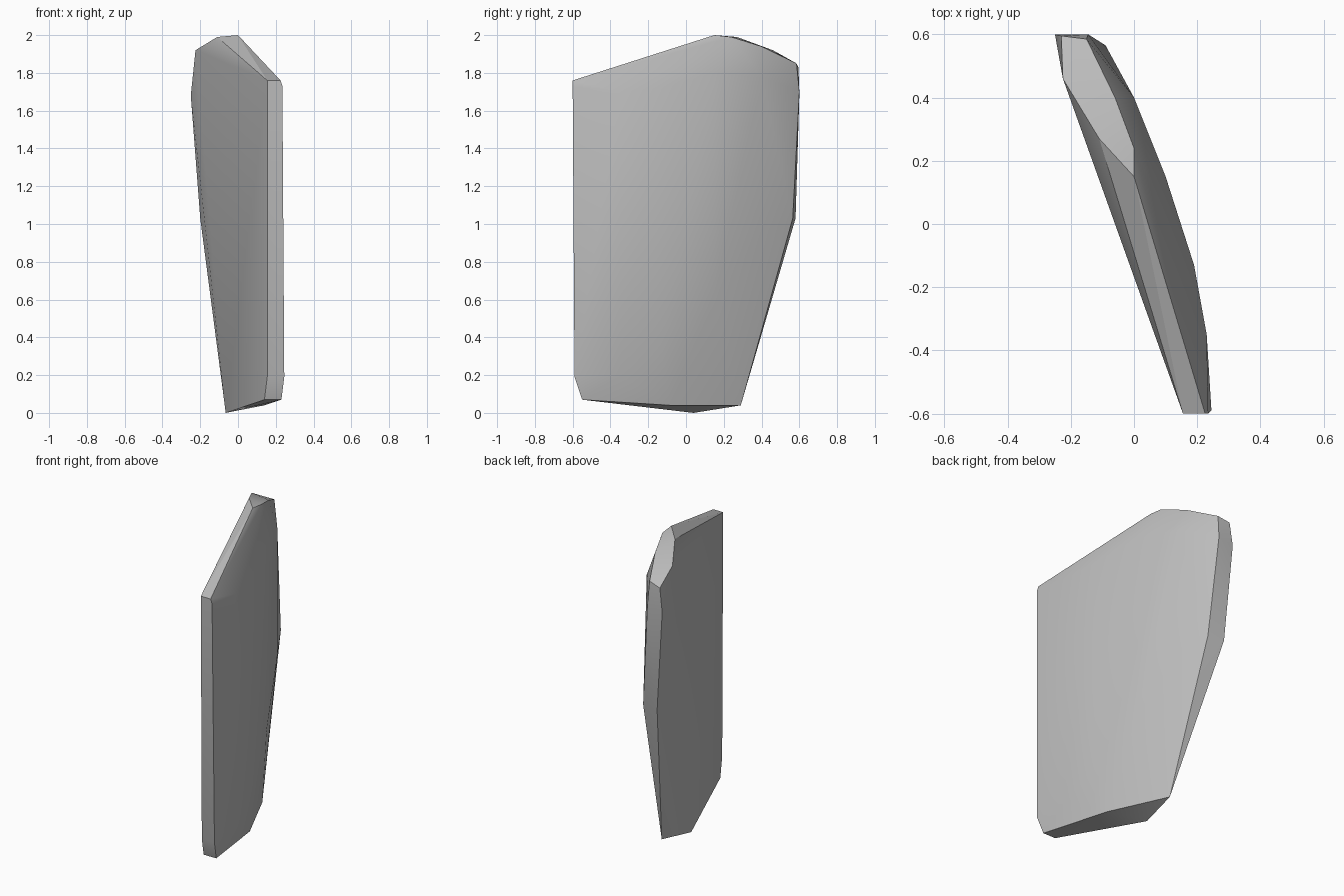
import bpy
import bmesh
import math

# Remove the default cube only
default_cube = bpy.data.objects.get("Cube")
if default_cube:
    bpy.data.objects.remove(default_cube, do_unlink=True)


def make_material(name, color):
    """Create a plain flat-coloured material."""
    material = bpy.data.materials.new(name)
    material.use_nodes = True
    material.diffuse_color = color
    shader = next(node for node in material.node_tree.nodes
                  if node.type == "BSDF_PRINCIPLED")
    shader.inputs["Base Color"].default_value = color
    shader.inputs["Roughness"].default_value = 0.9
    return material


def hull_object(name, outlines, material):
    """Wrap a convex skin around several outlines of points."""
    bm = bmesh.new()
    for outline in outlines:
        for point in outline:
            bm.verts.new(point)
    result = bmesh.ops.convex_hull(bm, input=list(bm.verts))
    loose = {item for item in result["geom_interior"] + result["geom_unused"]
             if isinstance(item, bmesh.types.BMVert)}
    bmesh.ops.delete(bm, geom=list(loose), context="VERTS")
    # Merge triangles that lie in one plane into clean facets
    bmesh.ops.dissolve_limit(bm, angle_limit=math.radians(1),
                             verts=list(bm.verts), edges=list(bm.edges))
    bmesh.ops.recalc_face_normals(bm, faces=list(bm.faces))
    mesh = bpy.data.meshes.new(name)
    bm.to_mesh(mesh)
    bm.free()
    mesh.materials.append(material)
    slab = bpy.data.objects.new(name, mesh)
    bpy.context.collection.objects.link(slab)
    return slab


def shade_smooth_keep_edges(slab):
    """Soften the shallow facets and keep the broken edges crisp."""
    bpy.ops.object.select_all(action="DESELECT")
    slab.select_set(True)
    bpy.context.view_layer.objects.active = slab
    bpy.ops.object.shade_smooth_by_angle(angle=math.radians(25))


# Flat side of the slab, from the upper front corner round by the bottom
flat_side = [
    (.155, -.6, 1.76), (.155, -.59, .19), (.14, -.55, .07),
    (-.065, .04, 0), (-.2, .58, 1.03), (-.25, .6, 1.68),
    (-.23, .595, 1.83), (-.225, .46, 1.92), (-.11, .27, 1.99),
]

# Rim of the bulging side, in the same order
bulging_rim = [
    (.225, -.6, 1.76), (.235, -.6, 1.73), (.245, -.59, .19),
    (.23, -.55, .07), (.14, -.08, .04), (-.03, .29, .04),
    (-.09, .565, 1.03), (-.145, .6, 1.7), (-.15, .585, 1.85),
    (-.06, .4, 1.94), (0, .24, 1.99), (0, .15, 2),
]

# Shallow swelling across the bulging side, one column at a time
swelling = [
    (x, y, z)
    for x, y, low, high in [
        (.23, -.35, .2, 1.7),
        (.19, -.13, .35, 1.72),
        (.1, .15, .6, 1.8),
        (0, .4, .95, 1.78),
    ]
    for z in (low, high)
]

stone_grey = make_material("stone grey", (.5, .5, .5, 1))
stone_slab = hull_object("stone_slab", [flat_side, bulging_rim, swelling], stone_grey)
shade_smooth_keep_edges(stone_slab)
